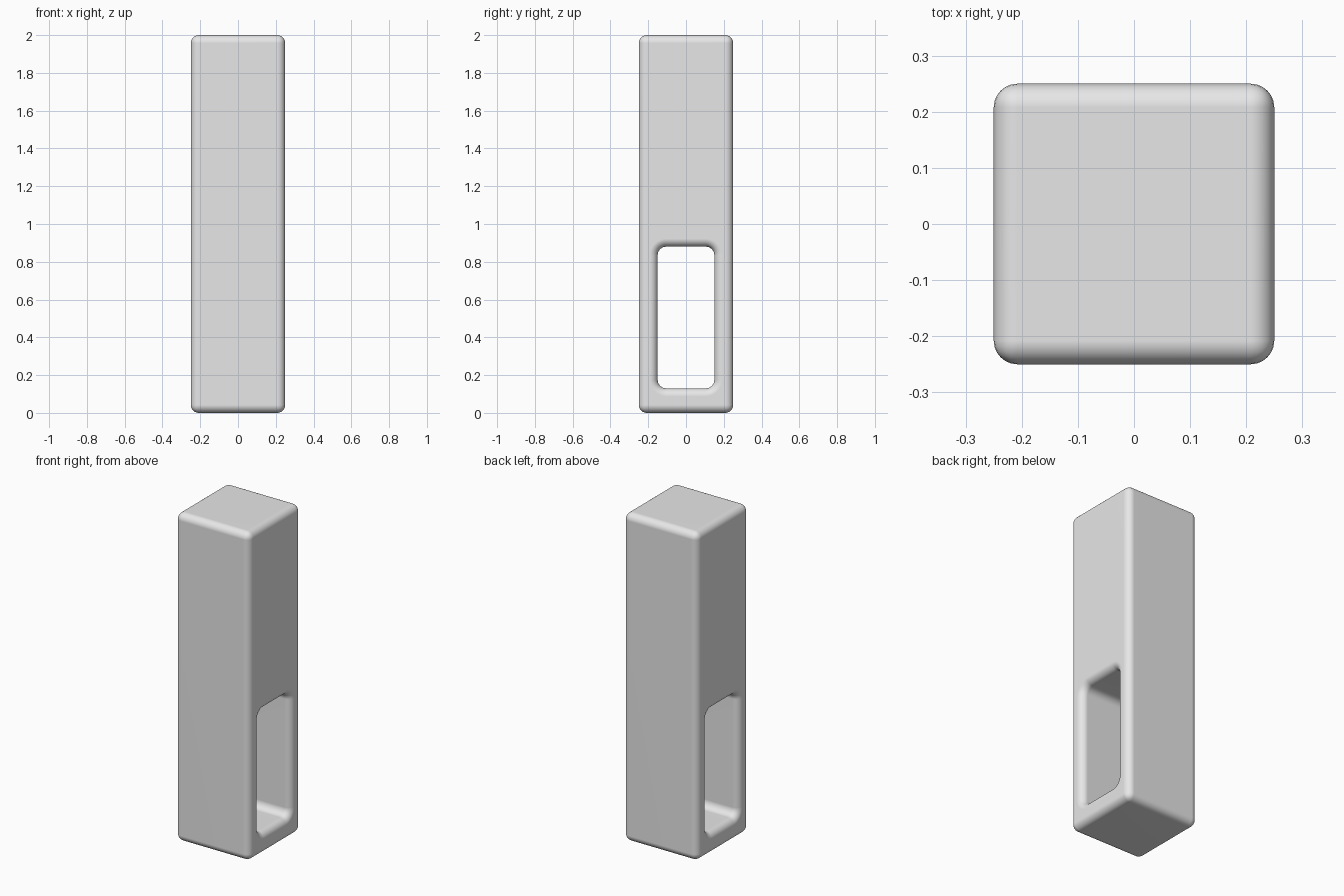
import bpy, bmesh
from math import sin, cos, pi

cube = bpy.data.objects.get("Cube")
if cube:
    bpy.data.objects.remove(cube)

SIZE, HEIGHT, FILLET = 0.5, 2.0, 0.042
SLOT_HALF_Y, SLOT_HALF_Z, SLOT_MID, CORNER = 0.15, 0.375, 0.505, 0.045
STEPS = 8

grey = bpy.data.materials.new("plain grey")
grey.use_nodes = True
grey.diffuse_color = (0.8, 0.8, 0.8, 1)
grey.node_tree.nodes["Principled BSDF"].inputs["Base Color"].default_value = grey.diffuse_color


def make_object(name, bm):
    mesh = bpy.data.meshes.new(name)
    bmesh.ops.recalc_face_normals(bm, faces=bm.faces[:])
    bm.to_mesh(mesh)
    bm.free()
    mesh.materials.append(grey)
    obj = bpy.data.objects.new(name, mesh)
    bpy.context.collection.objects.link(obj)
    return obj


def slot_loop(bm, x, grow):
    """Rounded rectangle across the slot, widened evenly by grow."""
    loop = []
    for quarter, (sy, sz) in enumerate([(1, 1), (-1, 1), (-1, -1), (1, -1)]):
        for i in range(STEPS + 1):
            a = (quarter + i / STEPS) * pi / 2
            y = sy * (SLOT_HALF_Y - CORNER) + (CORNER + grow) * cos(a)
            z = SLOT_MID + sz * (SLOT_HALF_Z - CORNER) + (CORNER + grow) * sin(a)
            loop.append(bm.verts.new((x, y, z)))
    return loop


# Column with rounded edges
bm = bmesh.new()
bmesh.ops.create_cube(bm, size=1)
for v in bm.verts:
    v.co = (v.co.x * SIZE, v.co.y * SIZE, (v.co.z + 0.5) * HEIGHT)
bmesh.ops.bevel(bm, geom=bm.edges[:], offset=FILLET, segments=6,
                profile=0.5, affect='EDGES')
column = make_object("column", bm)

# Slot cutter, flared at both ends to leave a rounded rim
half = SIZE / 2
flare = [(half + 0.05, FILLET)]
for i in range(STEPS + 1):
    a = i / STEPS * pi / 2
    flare.append((half - FILLET * (1 - cos(a)), FILLET * (1 - sin(a))))
sections = [(-x, g) for x, g in flare] + flare[::-1]
bm = bmesh.new()
loops = [slot_loop(bm, x, g) for x, g in sections]
for a, b in zip(loops, loops[1:]):
    for i in range(len(a)):
        j = (i + 1) % len(a)
        bm.faces.new((a[i], a[j], b[j], b[i]))
bm.faces.new(loops[0])
bm.faces.new(loops[-1])
cutter = make_object("slot_cutter", bm)
cutter.hide_render = True

# Cut the slot, then smooth the fillets while keeping the walls flat
bpy.context.view_layer.objects.active = column
column.select_set(True)
cut = column.modifiers.new("slot", 'BOOLEAN')
cut.object = cutter
cut.operation = 'DIFFERENCE'
cut.solver = 'EXACT'
bpy.ops.object.modifier_apply(modifier=cut.name)
bpy.data.objects.remove(cutter)
bpy.ops.object.shade_smooth_by_angle(angle=pi / 6)
weighted = column.modifiers.new("flat_walls", 'WEIGHTED_NORMAL')
weighted.keep_sharp = True
